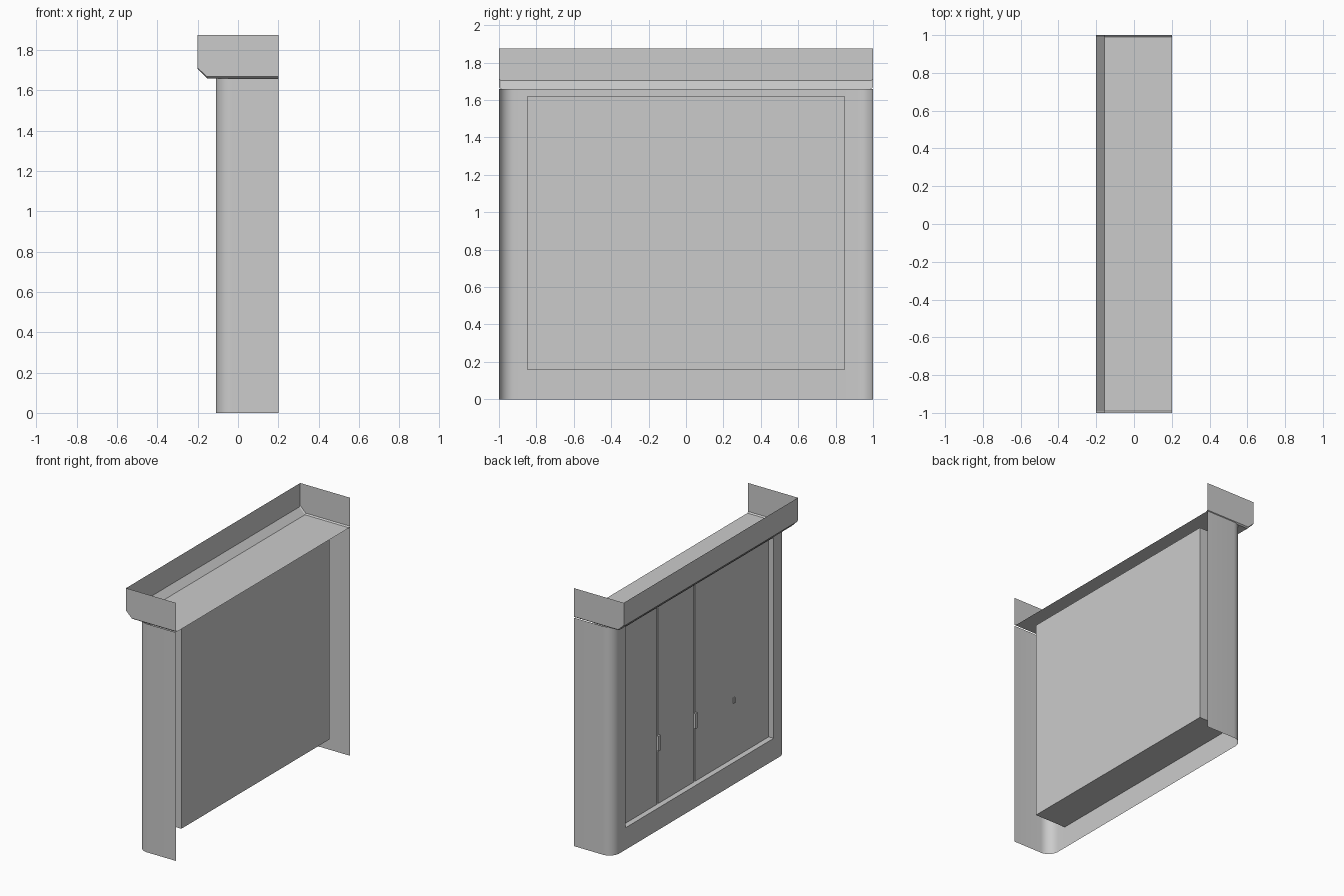
import bpy, bmesh, math

if "Cube" in bpy.data.objects:
    bpy.data.objects.remove(bpy.data.objects["Cube"])

grey = bpy.data.materials.new("plain grey")
grey.diffuse_color = (0.6, 0.6, 0.6, 1)
grey.use_nodes = True
grey.node_tree.nodes["Principled BSDF"].inputs["Base Color"].default_value = grey.diffuse_color


def make(name, verts, faces, smooth=False):
    me = bpy.data.meshes.new(name)
    me.from_pydata(verts, [], faces)
    bm = bmesh.new()
    bm.from_mesh(me)
    bmesh.ops.remove_doubles(bm, verts=bm.verts, dist=0.0005)
    bmesh.ops.recalc_face_normals(bm, faces=bm.faces)
    bm.to_mesh(me)
    bm.free()
    me.materials.append(grey)
    ob = bpy.data.objects.new(name, me)
    bpy.context.collection.objects.link(ob)
    if smooth:
        bpy.ops.object.select_all(action='DESELECT')
        ob.select_set(True)
        bpy.context.view_layer.objects.active = ob
        bpy.ops.object.shade_smooth_by_angle(angle=math.radians(30))
    return ob


def box(name, x0, x1, y0, y1, z0, z1, skip=()):
    v = [(x, y, z) for x in (x0, x1) for y in (y0, y1) for z in (z0, z1)]
    f = {"-x": (0, 1, 3, 2), "+x": (4, 6, 7, 5), "-y": (0, 4, 5, 1),
         "+y": (2, 3, 7, 6), "-z": (0, 2, 6, 4), "+z": (1, 5, 7, 3)}
    return make(name, v, [q for k, q in f.items() if k not in skip])


BACK, FRONT, R = 0.2, -0.11, 0.08
OY, Z0, Z1, TOP = 0.85, 0.16, 1.62, 1.66

# Outer wall: open sheet with rounded corners and a rectangular opening
half = [(BACK, 1.0)]
for i in range(9):
    a = math.pi / 2 * i / 8
    half.append((FRONT + R - R * math.sin(a), 1 - R + R * math.cos(a)))
half.append((FRONT, OY))
path = half + [(x, -y) for x, y in reversed(half)]
levels = [0, Z0, Z1, TOP]
n = len(path)
verts = [(x, y, z) for z in levels for x, y in path]
faces = [(r * n + c, r * n + c + 1, (r + 1) * n + c + 1, (r + 1) * n + c)
         for r in range(3) for c in range(n - 1)
         if not (r == 1 and c == n // 2 - 1)]
make("outer_wall", verts, faces, smooth=True)

# Recess behind the opening, closed at the back
box("opening_recess", FRONT, 0.14, -OY, OY, Z0, Z1, skip=("-x",))

# Door panels: two narrow, one wide, with thin gaps
GAP = 0.006
for i, (a, b) in enumerate([(0.425, OY), (0, 0.425), (-OY, 0)]):
    lo = a + GAP if a > -OY else a
    hi = b - GAP if b < OY else b
    box(f"door_panel_{i + 1}", -0.07, -0.04, lo, hi, Z0, Z1)
box("door_backing", -0.05, -0.045, -OY, OY, Z0, Z1)

# Small pull handles
for i, y in enumerate((0.425, 0.0)):
    box(f"door_handle_{i + 1}", -0.085, -0.07, y - 0.012, y + 0.012, 0.55, 0.66)
box("door_handle_3", -0.078, -0.07, -0.455, -0.44, 0.56, 0.6)

# Top tray: open above and behind, chamfered front lower edge
H = 1.875
cap = [(-0.2, H), (-0.2, 1.712), (-0.155, 1.668), (BACK, 1.668)]
inner = [(-0.2, H), (-0.2, 1.705), (-0.155, TOP), (BACK, TOP)]
rows = [(1.0, cap), (0.99, inner), (-0.99, inner), (-1.0, cap)]
verts = [(x, y, z) for y, prof in rows for x, z in prof]
verts += [(BACK, 1.0, H), (BACK, -1.0, H)]
faces = [(r * 4 + c, r * 4 + c + 1, r * 4 + c + 5, r * 4 + c + 4)
         for r in range(3) for c in range(3)]
faces += [(16, 0, 1, 2, 3), (17, 15, 14, 13, 12)]
make("top_tray", verts, faces)
